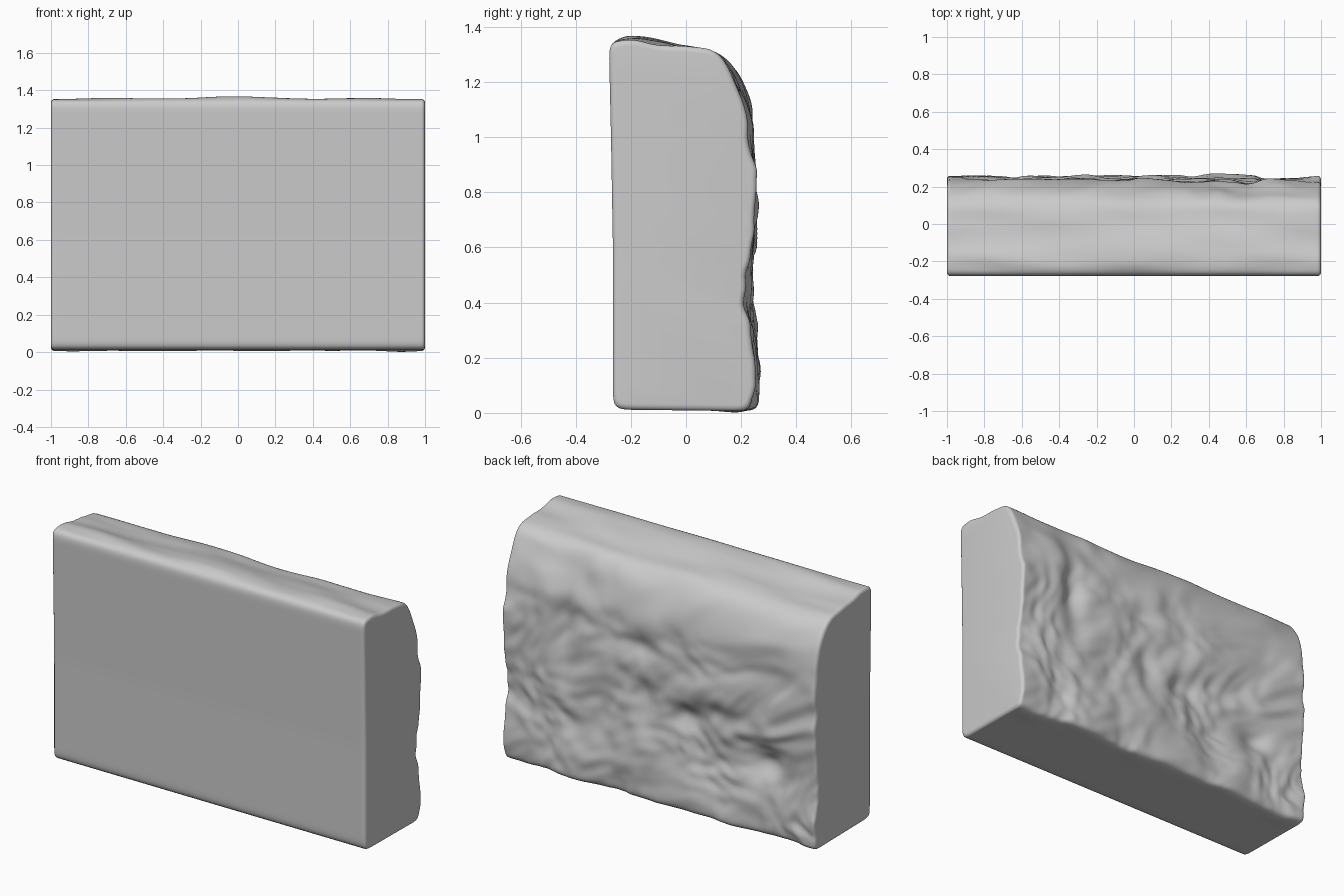
import bpy, bmesh, math
from mathutils import Vector, noise

if "Cube" in bpy.data.objects:
    bpy.data.objects.remove(bpy.data.objects["Cube"])

# Side profile (y, z), counter-clockwise seen from +x
PROFILE = [(-.265, .012), (0, .009), (.25, .006), (.258, .10), (.25, .20), (.236, .34),
           (.237, .50), (.243, .65), (.244, .80), (.229, .93), (.234, 1.05), (.212, 1.14),
           (.187, 1.21), (.145, 1.274), (.095, 1.314), (.05, 1.318), (0, 1.320),
           (-.07, 1.332), (-.15, 1.353), (-.21, 1.357), (-.28, 1.350), (-.272, 1.0), (-.265, .6)]

# Chipped hollows in the back: x, z, radius x, radius z, depth
DENTS = [(-.15, .55, .10, .08, .045), (-.68, .42, .10, .07, .045), (.62, .85, .07, .22, .04),
         (.15, .88, .16, .07, .03), (.10, .55, .07, .14, .03), (-.38, .62, .14, .06, .03),
         (.72, .25, .08, .20, .03), (-.35, .25, .10, .12, .025)]


def smoothstep(a, b, t):
    t = max(0, min(1, (t - a) / (b - a)))
    return t * t * (3 - 2 * t)


def resample(points, step):
    out = []
    for i, p in enumerate(points):
        a, b = Vector(p), Vector(points[(i + 1) % len(points)])
        n = max(1, round((b - a).length / step))
        out += [a.lerp(b, k / n) for k in range(n)]
    for _ in range(7):
        out = [(out[i - 1] + out[i] * 2 + out[(i + 1) % len(out)]) / 4 for i in range(len(out))]
    return out


def roughen(x, y, z):
    # Rough back face
    back = smoothstep(.08, .21, y)
    q = Vector((x * 2.6 + z * .8, z * 3.0, 3.7))
    warp = noise.noise(q * .8 + Vector((9, 2, 5))) * .7
    q = q + Vector((warp, -warp, 0))
    d = .032 * noise.noise(q) + .018 * noise.noise(q * 2.1)
    d += .010 * noise.noise(q * 4.3) * smoothstep(1.15, .8, z)
    for cx, cz, rx, rz, depth in DENTS:
        d -= depth * math.exp(-((x - cx) / rx) ** 2 - ((z - cz) / rz) ** 2)
    # Wavy top face, straight along the front edge
    top = smoothstep(1.15, 1.3, z) * smoothstep(-.275, -.2, y)
    t = .022 * noise.noise(Vector((x * 2.2 + y * 2, y * 7, 8.3)))
    foot = smoothstep(.15, 0, z) * back * .008 * noise.noise(Vector((x * 4, 1, 2)))
    return min(.28, y + d * back), max(0, z + t * top + foot)


def make_block():
    profile = resample(PROFILE, .017)
    n = len(profile)
    # Stations along x: rounded ends, given as (x, inset)
    r = .022
    ends = [(1 - r * .8 * (1 - math.sin(a)), r * (1 - math.cos(a)))
            for a in [math.radians(k) for k in (90, 72, 54, 36, 18, 0)]]
    inner = 1 - r * .8
    stations = [(-x, s) for x, s in ends]
    stations += [(-inner + 2 * inner * i / 150, 0) for i in range(1, 150)]
    stations += ends[::-1]

    bm = bmesh.new()
    rings = []
    for x, inset in stations:
        pts = [Vector(roughen(x, p.x, p.y)) for p in profile]
        ring = []
        for i, p in enumerate(pts):
            t = (pts[(i + 1) % n] - pts[i - 1]).normalized()
            p = p + Vector((-t.y, t.x)) * inset
            ring.append(bm.verts.new((x, p.x, p.y)))
        rings.append(ring)
    for a, b in zip(rings, rings[1:]):
        for i in range(n):
            j = (i + 1) % n
            bm.faces.new((a[i], a[j], b[j], b[i]))
    bm.faces.new(rings[0])
    bm.faces.new(rings[-1][::-1])
    bmesh.ops.recalc_face_normals(bm, faces=bm.faces)
    mesh = bpy.data.meshes.new("stone_block")
    bm.to_mesh(mesh)
    bm.free()
    obj = bpy.data.objects.new("stone_block", mesh)
    bpy.context.collection.objects.link(obj)
    bpy.context.view_layer.objects.active = obj
    obj.select_set(True)
    bpy.ops.object.shade_smooth_by_angle(angle=math.radians(50))


make_block()
